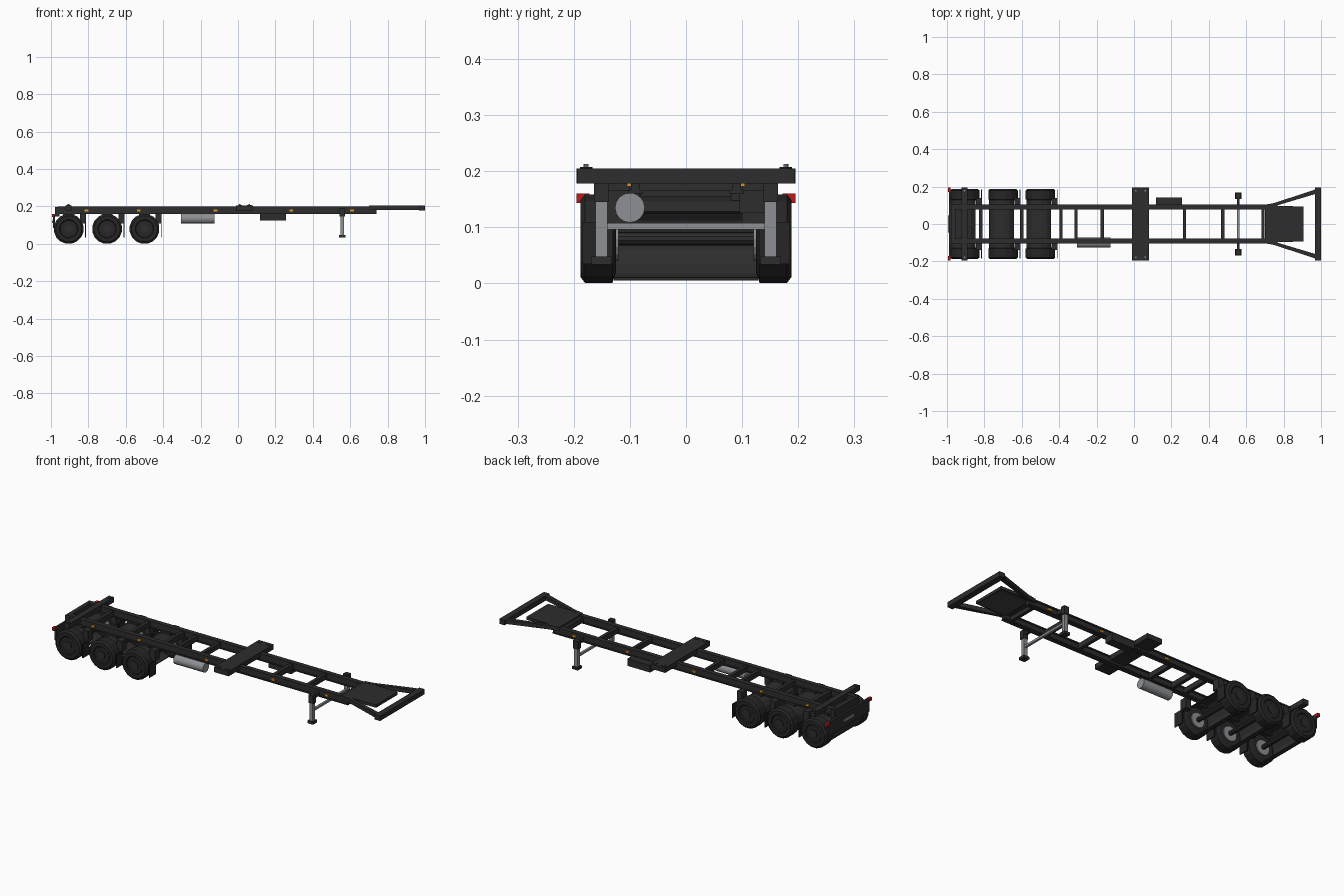
import bpy, bmesh, math
from mathutils import Vector

if "Cube" in bpy.data.objects:
    bpy.data.objects.remove(bpy.data.objects["Cube"])


def mat(name, rgb):
    m = bpy.data.materials.new(name)
    m.diffuse_color = (*rgb, 1)
    m.use_nodes = True
    m.node_tree.nodes["Principled BSDF"].inputs["Base Color"].default_value = m.diffuse_color
    return m


FRAME = mat("charcoal_paint", (0.026, 0.026, 0.027))
RUBBER = mat("black_rubber", (0.019, 0.019, 0.019))
STEEL = mat("bare_steel", (0.27, 0.28, 0.30))
PLATE = mat("dark_steel", (0.055, 0.057, 0.06))
RED = mat("red_lens", (0.5, 0.01, 0.012))
AMBER = mat("amber_lens", (0.75, 0.33, 0.03))


def finish(name, bm, m):
    bmesh.ops.recalc_face_normals(bm, faces=bm.faces)
    me = bpy.data.meshes.new(name)
    bm.to_mesh(me)
    bm.free()
    me.materials.append(m)
    ob = bpy.data.objects.new(name, me)
    bpy.context.collection.objects.link(ob)
    return ob


def box(name, x0, x1, y0, y1, z0, z1, m=FRAME):
    bm = bmesh.new()
    bmesh.ops.create_cube(bm, size=1)
    for v in bm.verts:
        v.co = ((x0 + x1) / 2 + v.co.x * (x1 - x0),
                (y0 + y1) / 2 + v.co.y * (y1 - y0),
                (z0 + z1) / 2 + v.co.z * (z1 - z0))
    return finish(name, bm, m)


def pair(name, x0, x1, y0, y1, z0, z1, m=FRAME):
    box(name + "_left", x0, x1, y0, y1, z0, z1, m)
    box(name + "_right", x0, x1, -y1, -y0, z0, z1, m)


def prism(name, pts, z0, z1, m=FRAME):
    bm = bmesh.new()
    f = bm.faces.new([bm.verts.new((x, y, z0)) for x, y in pts])
    r = bmesh.ops.extrude_face_region(bm, geom=[f])
    for v in r["geom"]:
        if isinstance(v, bmesh.types.BMVert):
            v.co.z = z1
    return finish(name, bm, m)


def cyl(name, a, b, r, n, m):
    a, b = Vector(a), Vector(b)
    bm = bmesh.new()
    bmesh.ops.create_cone(bm, cap_ends=True, segments=n, radius1=r, radius2=r, depth=(b - a).length)
    q = Vector((0, 0, 1)).rotation_difference((b - a).normalized())
    for v in bm.verts:
        v.co = q @ v.co + (a + b) / 2
    return finish(name, bm, m)


def lathe(name, cx, cz, s, profile, m, n=16):
    # closed wheel turned about the y axis, s picks the side
    bm = bmesh.new()
    rings = []
    for y, r in profile:
        rings.append([bm.verts.new((cx + r * math.cos(t), s * y, cz + r * math.sin(t)))
                      for t in [2 * math.pi * (i + .5) / n for i in range(n)]])
    for p, q in zip(rings, rings[1:]):
        for i in range(n):
            j = (i + 1) % n
            bm.faces.new((p[i], p[j], q[j], q[i]))
    bm.faces.new(rings[0])
    bm.faces.new(rings[-1])
    return finish(name, bm, m)


# main frame rails with wider flanges
pair("frame_rail_web", -0.965, 0.74, 0.082, 0.098, 0.165, 0.198)
pair("rail_top_flange", -0.965, 0.74, 0.077, 0.103, 0.193, 0.2)
pair("rail_bottom_flange", -0.965, 0.74, 0.077, 0.103, 0.16, 0.166)

# cross members
for i, x in enumerate((-0.82, -0.6, -0.39, -0.31, -0.17, 0.27, 0.475, 0.69)):
    box(f"cross_member_{i}", x - 0.009, x + 0.009, -0.085, 0.085, 0.166, 0.195)

# gooseneck plate, splayed arms and front beam
prism("gooseneck_plate", [(0.7, -0.1), (0.905, -0.093), (0.905, 0.093), (0.7, 0.1)], 0.187, 0.203)
box("coupling_plate", 0.73, 0.895, -0.085, 0.085, 0.182, 0.187, PLATE)
for side, s in (("left", 1), ("right", -1)):
    prism("gooseneck_arm_" + side,
          [(0.7, s * 0.08), (0.7, s * 0.103), (0.75, s * 0.112), (0.985, s * 0.19), (0.985, s * 0.165)],
          0.182, 0.204)
box("front_beam", 0.967, 1.0, -0.194, 0.194, 0.178, 0.205)

# container bolsters
box("middle_bolster", -0.01, 0.08, -0.195, 0.195, 0.178, 0.205)
box("rear_bolster", -0.922, -0.89, -0.195, 0.195, 0.178, 0.205)

# twist locks
for i, x in enumerate((-0.906, 0.01, 0.06)):
    for side, s in (("left", 1), ("right", -1)):
        cyl(f"twist_lock_base_{i}_{side}", (x, s * 0.178, 0.205), (x, s * 0.178, 0.208), 0.011, 8, FRAME)
        cyl(f"twist_lock_pin_{i}_{side}", (x, s * 0.178, 0.205), (x, s * 0.178, 0.213), 0.0045, 8, STEEL)

# axles: tyres, hubs, curved guards, flaps and suspension
WZ = 0.08
for k, x in enumerate((-0.905, -0.7, -0.5)):
    for side, s in (("left", 1), ("right", -1)):
        lathe(f"tyre_{k}_{side}", x, WZ, s,
              [(0.125, 0.062), (0.131, 0.0805), (0.18, 0.0805), (0.188, 0.07), (0.188, 0.05), (0.184, 0.046)], RUBBER)
        cyl(f"outer_hub_{k}_{side}", (x, s * 0.18, WZ), (x, s * 0.188, WZ), 0.022, 10, FRAME)
        cyl(f"inner_rim_{k}_{side}", (x, s * 0.12, WZ), (x, s * 0.127, WZ), 0.04, 16, STEEL)
    cyl(f"axle_{k}", (x, -0.13, WZ), (x, 0.13, WZ), 0.012, 10, FRAME)
    pair(f"spring_hanger_{k}", x - 0.03, x + 0.03, 0.08, 0.1, 0.14, 0.165)
    pair(f"mud_flap_{k}", x + 0.087, x + 0.092, 0.13, 0.185, 0.035, 0.11, RUBBER)
    pair(f"flap_bracket_{k}", x + 0.06, x + 0.092, 0.1, 0.14, 0.108, 0.165)
    # guard shell: from upper front, over the top and down the back
    bm = bmesh.new()
    arc = [math.radians(40 + 225 * i / 10) for i in range(11)]
    out = [(x + 0.075 * math.cos(t), WZ + 0.075 * math.sin(t)) for t in arc]
    inn = [(x + 0.07 * math.cos(t), WZ + 0.07 * math.sin(t)) for t in reversed(arc)]
    loop = out + inn
    ends = [[bm.verts.new((px, y, pz)) for px, pz in loop] for y in (-0.128, 0.128)]
    n = len(loop)
    for i in range(n):
        j = (i + 1) % n
        bm.faces.new((ends[0][i], ends[0][j], ends[1][j], ends[1][i]))
    for e in ends:
        for i in range(10):
            bm.faces.new((e[i], e[i + 1], e[n - 2 - i], e[n - 1 - i]))
    finish(f"axle_guard_{k}", bm, FRAME)

# rear bumper, lamps and number plate
box("rear_bumper", -0.99, -0.978, -0.18, 0.18, 0.085, 0.158)
box("rear_cross_beam", -0.978, -0.955, -0.105, 0.105, 0.145, 0.198)
pair("rear_lamp", -0.995, -0.98, 0.172, 0.195, 0.143, 0.16, RED)
box("rear_plate", -0.994, -0.989, -0.045, 0.045, 0.112, 0.126, STEEL)

# landing gear
pair("leg_housing", 0.543, 0.572, 0.138, 0.164, 0.145, 0.19)
pair("leg_bracket", 0.55, 0.565, 0.1, 0.14, 0.165, 0.185)
pair("landing_leg", 0.547, 0.567, 0.14, 0.161, 0.046, 0.146, STEEL)
pair("landing_foot", 0.54, 0.575, 0.133, 0.169, 0.034, 0.048)
box("leg_cross_bar", 0.551, 0.563, -0.142, 0.142, 0.096, 0.108, STEEL)

# air tank and tool box
cyl("air_tank", (-0.305, -0.1, 0.135), (-0.125, -0.1, 0.135), 0.0265, 16, STEEL)
for x in (-0.26, -0.17):
    box("tank_strap", x - 0.005, x + 0.005, -0.1, -0.082, 0.155, 0.17)
box("tool_box", 0.118, 0.257, 0.095, 0.143, 0.126, 0.165)

# amber side markers
for i, x in enumerate((-0.81, -0.53, -0.12, 0.285, 0.61)):
    pair(f"side_marker_{i}", x - 0.01, x + 0.01, 0.097, 0.105, 0.173, 0.184, AMBER)
